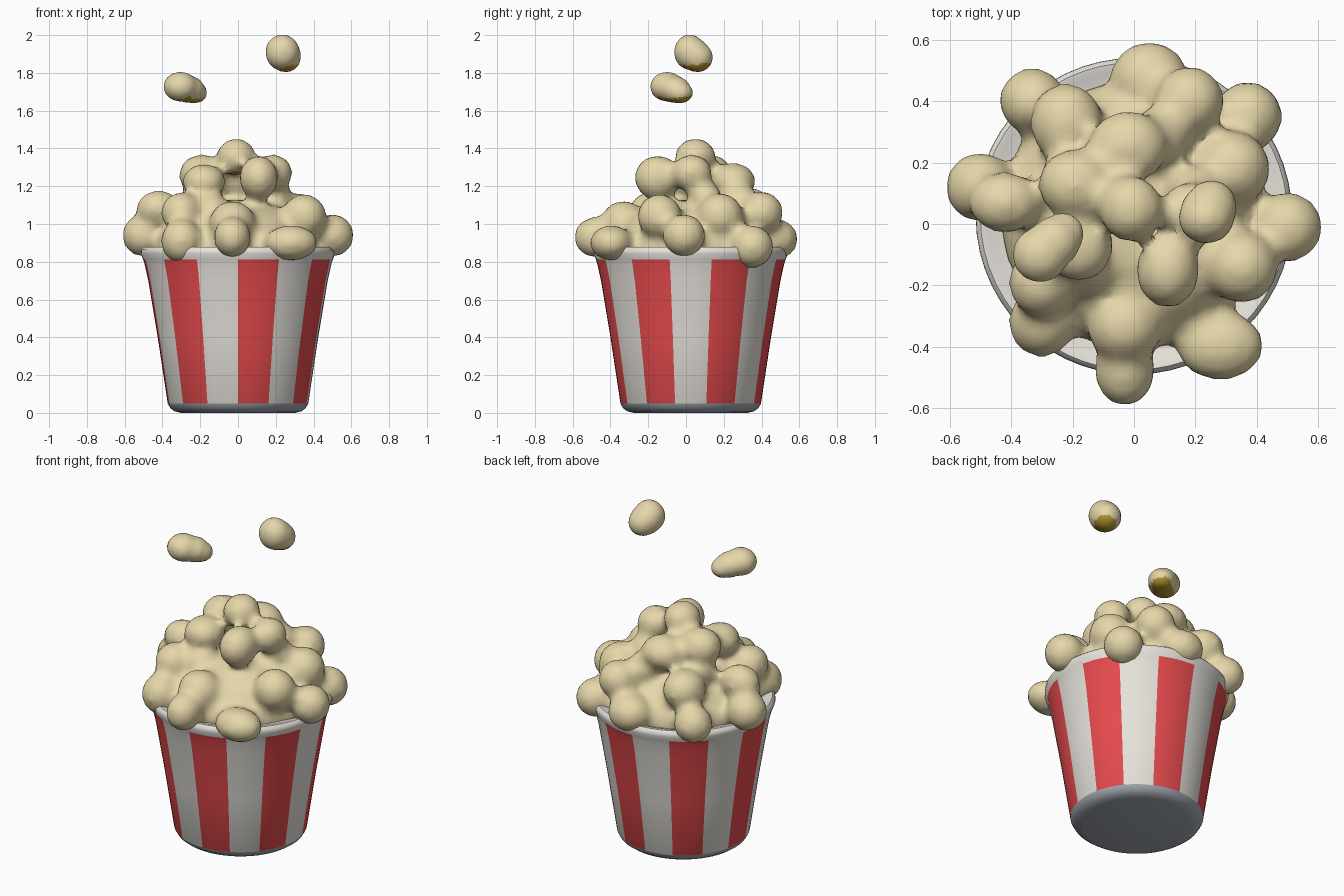
import bpy, bmesh, math
from mathutils import Matrix, Vector

cube = bpy.data.objects.get("Cube")
if cube:
    bpy.data.objects.remove(cube, do_unlink=True)


def material(name, rgb):
    m = bpy.data.materials.new(name)
    m.use_nodes = True
    m.diffuse_color = (*rgb, 1)
    bsdf = next(n for n in m.node_tree.nodes if n.type == 'BSDF_PRINCIPLED')
    bsdf.inputs["Base Color"].default_value = (*rgb, 1)
    return m


white = material("paper white", (0.80, 0.77, 0.72))
red = material("stripe red", (0.80, 0.07, 0.075))
grey = material("base grey", (0.36, 0.39, 0.43))
cream = material("popcorn cream", (0.79, 0.68, 0.40))
brown = material("husk brown", (0.47, 0.31, 0.03))


def add_object(name, mesh, mats):
    for m in mats:
        mesh.materials.append(m)
    ob = bpy.data.objects.new(name, mesh)
    bpy.context.collection.objects.link(ob)
    return ob


def smooth(ob, angle):
    bpy.ops.object.select_all(action='DESELECT')
    ob.select_set(True)
    bpy.context.view_layer.objects.active = ob
    bpy.ops.object.shade_smooth_by_angle(angle=math.radians(angle))


# Striped tub: lathed wall, rounded rim and a shallow lid under the popcorn
STRIPES, STEPS = 7, 4
SEG = STRIPES * 2 * STEPS
CENTRE_Y = 0.025
profile = [(0.30, 0.0), (0.335, 0.008), (0.358, 0.025), (0.372, 0.05),
           (0.425, 0.4), (0.475, 0.7), (0.494, 0.785), (0.502, 0.812),
           (0.515, 0.843), (0.514, 0.864), (0.50, 0.878), (0.475, 0.874),
           (0.44, 0.86)]
bm = bmesh.new()
rings = []
for r, z in profile:
    angles = [2 * math.pi * i / SEG for i in range(SEG)]
    rings.append([bm.verts.new((r * math.sin(a), CENTRE_Y - r * math.cos(a), z))
                  for a in angles])
for k in range(len(rings) - 1):
    low, high = rings[k], rings[k + 1]
    for i in range(SEG):
        j = (i + 1) % SEG
        f = bm.faces.new((low[i], low[j], high[j], high[i]))
        if k < 3:
            f.material_index = 2
        elif k <= 6 and (i // STEPS) % 2 == 0:
            f.material_index = 1
bm.faces.new(rings[0][::-1]).material_index = 2
bm.faces.new(rings[-1])
mesh = bpy.data.meshes.new("striped_tub")
bm.to_mesh(mesh)
bm.free()
smooth(add_object("striped_tub", mesh, [white, red, grey]), 50)


def popcorn(name, blobs, is_husk, voxel, rounds):
    """Fuse ellipsoids into one soft lumpy skin; husk colour follows a rule."""
    bm = bmesh.new()
    for x, y, z, *radii in blobs:
        size = Vector(radii if len(radii) == 3 else radii * 3)
        mat = Matrix.Translation((x, y, z)) @ Matrix.Diagonal((*size, 1))
        bmesh.ops.create_icosphere(bm, subdivisions=3, radius=1, matrix=mat)
    raw = bpy.data.meshes.new(name)
    bm.to_mesh(raw)
    bm.free()
    helper = add_object(name + "_helper", raw, [])
    remesh = helper.modifiers.new("fuse", 'REMESH')
    remesh.mode = 'VOXEL'
    remesh.voxel_size = voxel
    soft = helper.modifiers.new("soften", 'SMOOTH')
    soft.factor = 0.5
    soft.iterations = rounds
    deps = bpy.context.evaluated_depsgraph_get()
    mesh = bpy.data.meshes.new_from_object(helper.evaluated_get(deps))
    bpy.data.objects.remove(helper, do_unlink=True)
    mesh.name = name
    mesh.materials.clear()
    ob = add_object(name, mesh, [cream, brown])
    for p in mesh.polygons:
        p.material_index = int(is_husk(p))
    smooth(ob, 80)


# Popcorn heap: a mound, kernels over the rim, a middle ring, a top cluster
mound = [(0, 0.03, 0.86, 0.44, 0.44, 0.25), (0, 0.03, 0.96, 0.38, 0.38, 0.17)]
rim_kernels = [
    (-0.50, 0.12, 0.94, 0.115), (-0.33, 0.40, 0.92, 0.11),
    (0.05, 0.47, 0.92, 0.13, 0.125, 0.11), (0.37, 0.35, 0.88, 0.115),
    (0.50, -0.01, 0.94, 0.115), (0.28, -0.395, 0.90, 0.145, 0.115, 0.095),
    (-0.03, -0.475, 0.93, 0.10, 0.12, 0.11), (-0.30, -0.32, 0.91, 0.11, 0.115, 0.12),
]
middle_kernels = [
    (-0.42, 0.07, 1.08, 0.12, 0.10, 0.10), (-0.30, -0.19, 1.06, 0.11, 0.115, 0.11),
    (-0.15, -0.13, 1.06, 0.11), (-0.03, -0.33, 1.0, 0.125),
    (0.35, -0.14, 1.04, 0.12), (0.32, 0.18, 1.04, 0.125),
    (0.18, 0.40, 1.06, 0.115), (-0.22, 0.33, 1.08, 0.12, 0.13, 0.115),
]
top_kernels = [
    (-0.01, 0.05, 1.355, 0.105, 0.11, 0.10), (0.185, 0.03, 1.27, 0.105, 0.11, 0.10),
    (0.11, -0.15, 1.245, 0.105, 0.125, 0.12), (-0.02, 0.25, 1.225, 0.13, 0.12, 0.10),
    (-0.19, 0.13, 1.26, 0.125, 0.115, 0.11), (0.20, 0.10, 1.14, 0.09),
    (-0.18, -0.07, 1.225, 0.115, 0.12, 0.095),
    (-0.20, 0.16, 1.13, 0.10), (0.08, 0.28, 1.12, 0.10),
]


def heap_husk(p):
    x, y, z = p.center
    return z > 1.24 and p.normal.z < -0.75 and math.hypot(x + 0.01, y - 0.05) < 0.06


popcorn("popcorn_heap", mound + rim_kernels + middle_kernels + top_kernels,
        heap_husk, 0.024, 7)

# Two kernels tossed in the air, husk showing underneath towards one side
HUSK_SIDE = Vector((0.3, 0.25, -0.92)).normalized()
tossed = {
    "tossed_kernel_left": [(-0.305, -0.10, 1.727, 0.092, 0.092, 0.08),
                           (-0.26, -0.06, 1.712, 0.085, 0.085, 0.073),
                           (-0.232, -0.033, 1.695, 0.072, 0.072, 0.058)],
    "tossed_kernel_right": [(0.235, 0.02, 1.910, 0.092, 0.085, 0.095),
                            (0.243, 0.045, 1.895, 0.092, 0.085, 0.088),
                            (0.252, 0.06, 1.882, 0.083, 0.085, 0.08)],
}
for name, blobs in tossed.items():
    popcorn(name, blobs, lambda p: p.normal.dot(HUSK_SIDE) > 0.68, 0.016, 5)
